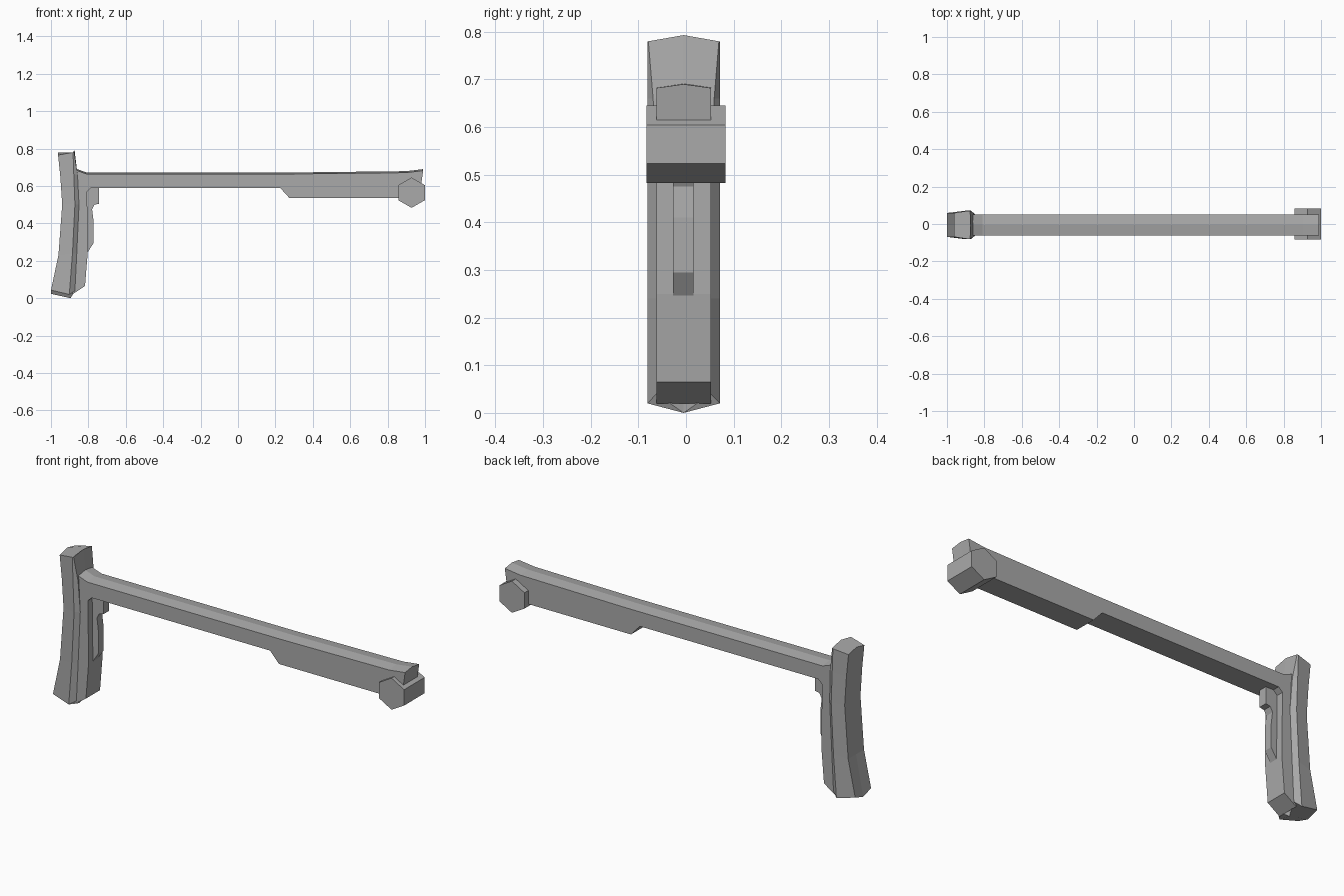
import bpy, bmesh
from math import sin, cos, radians

cube = bpy.data.objects.get("Cube")
if cube:
    bpy.data.objects.remove(cube, do_unlink=True)

gray = bpy.data.materials.new("plain_gray")
gray.use_nodes = True
COLOR = (0.40, 0.40, 0.40, 1)
gray.diffuse_color = COLOR
gray.node_tree.nodes["Principled BSDF"].inputs["Base Color"].default_value = COLOR

MID = -0.005  # centre line of the stock in y


def loft(name, rings):
    """Skin closed rings of equal length and cap both ends."""
    bm = bmesh.new()
    loops = [[bm.verts.new(p) for p in ring] for ring in rings]
    n = len(loops[0])
    for a, b in zip(loops, loops[1:]):
        for i in range(n):
            j = (i + 1) % n
            bm.faces.new((a[i], a[j], b[j], b[i]))
    bm.faces.new(loops[0][::-1])
    bm.faces.new(loops[-1])
    bmesh.ops.recalc_face_normals(bm, faces=bm.faces)
    mesh = bpy.data.meshes.new(name)
    bm.to_mesh(mesh)
    bm.free()
    mesh.materials.append(gray)
    obj = bpy.data.objects.new(name, mesh)
    bpy.context.collection.objects.link(obj)
    return obj


def side_ring(profile, y):
    return [(x, y, z) for x, z in profile]


# Stock body: beam and upright in one profile, top edge raised along the middle
top = [(-0.88, 0.69), (-0.855, 0.68), (-0.81, 0.664), (0.3, 0.664), (0.9, 0.671), (0.99, 0.682)]
under = [(0.98, 0.612), (0.95, 0.535), (0.275, 0.535), (0.225, 0.59), (-0.785, 0.59),
         (-0.807, 0.57), (-0.803, 0.25), (-0.818, 0.065), (-0.885, 0.02)]
ridge = [(x, z + 0.008) for x, z in top]
loft("stock_body", [side_ring(top + under, MID - 0.057),
                    side_ring(ridge + under, MID),
                    side_ring(top + under, MID + 0.057)])


# Butt pad: rings of (back x, back z, outer x, outer z, inner x, inner z, inner half width)
def pad_ring(bx, bz, ox, oz, ix, iz, half, peak_x, peak):
    return [(bx, MID - 0.064, bz), (ox, MID - 0.076, oz), (ix, MID - half, iz),
            (peak_x, MID, oz + peak),
            (ix, MID + half, iz), (ox, MID + 0.076, oz), (bx, MID + 0.064, bz),
            (bx, MID, bz + peak)]


loft("butt_pad", [
    pad_ring(-1.0, 0.043, -0.902, 0.02, -0.872, 0.04, 0.057, -0.895, -0.02),
    pad_ring(-0.96, 0.23, -0.885, 0.24, -0.862, 0.24, 0.057, -0.862, 0),
    pad_ring(-0.94, 0.5, -0.872, 0.5, -0.85, 0.5, 0.057, -0.85, 0),
    pad_ring(-0.95, 0.65, -0.878, 0.66, -0.858, 0.66, 0.064, -0.858, 0),
    pad_ring(-0.962, 0.765, -0.882, 0.779, -0.876, 0.78, 0.074, -0.874, 0.014),
])

# Release latch on the inside of the upright
latch = [(-0.82, 0.60), (-0.742, 0.60), (-0.742, 0.505), (-0.767, 0.5), (-0.78, 0.475),
         (-0.772, 0.41), (-0.772, 0.295), (-0.806, 0.242), (-0.82, 0.242)]
loft("release_latch", [side_ring(latch, y) for y in (-0.027, 0.016)])

# Hexagonal hinge barrel across the far end
hexagon = [(0.928 + 0.082 * cos(radians(a)), 0.564 + 0.081 * sin(radians(a)))
           for a in range(30, 390, 60)]
loft("hinge_barrel", [side_ring(hexagon, y) for y in (-0.083, 0.083)])
